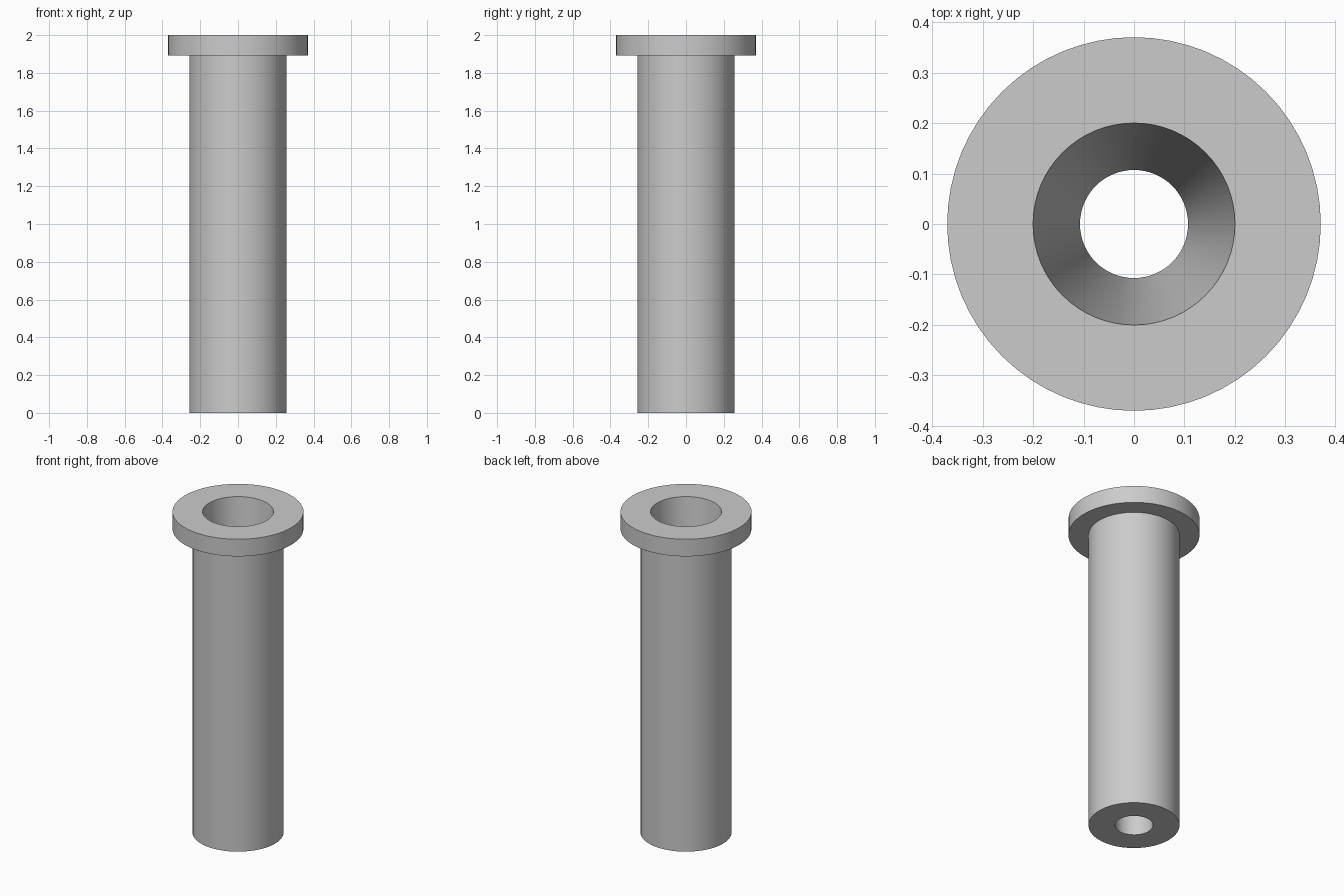
import bpy
import bmesh
import math

SEGMENTS = 64

cube = bpy.data.objects.get("Cube")
if cube:
    bpy.data.objects.remove(cube, do_unlink=True)

# Plain grey finish
grey = bpy.data.materials.new("light grey")
grey.use_nodes = True
colour = (0.6, 0.6, 0.6, 1)
grey.diffuse_color = colour
grey.node_tree.nodes["Principled BSDF"].inputs["Base Color"].default_value = colour


def lathe(name, profile):
    """Revolve a closed (radius, height) profile around z."""
    bm = bmesh.new()
    verts = [bm.verts.new((r, 0, z)) for r, z in profile]
    edges = [bm.edges.new((a, b)) for a, b in zip(verts, verts[1:] + verts[:1])]
    bmesh.ops.spin(bm, geom=verts + edges, cent=(0, 0, 0), axis=(0, 0, 1),
                   angle=math.tau, steps=SEGMENTS, use_merge=True)
    bmesh.ops.remove_doubles(bm, verts=bm.verts, dist=1e-5)
    bmesh.ops.recalc_face_normals(bm, faces=bm.faces)
    mesh = bpy.data.meshes.new(name)
    bm.to_mesh(mesh)
    bm.free()
    mesh.materials.append(grey)
    obj = bpy.data.objects.new(name, mesh)
    bpy.context.collection.objects.link(obj)
    bpy.ops.object.select_all(action="DESELECT")
    bpy.context.view_layer.objects.active = obj
    obj.select_set(True)
    bpy.ops.object.shade_smooth_by_angle(angle=math.radians(30))
    return obj


# Flanged sleeve: straight bore, tapered mouth, collar, outer wall
bore, mouth, body, collar = 0.107, 0.2, 0.257, 0.37
height, collar_base, taper_end = 2.0, 1.893, 1.0
lathe("flanged_sleeve", [
    (bore, 0), (bore, taper_end), (mouth, height),
    (collar, height), (collar, collar_base),
    (body, collar_base), (body, 0),
])
